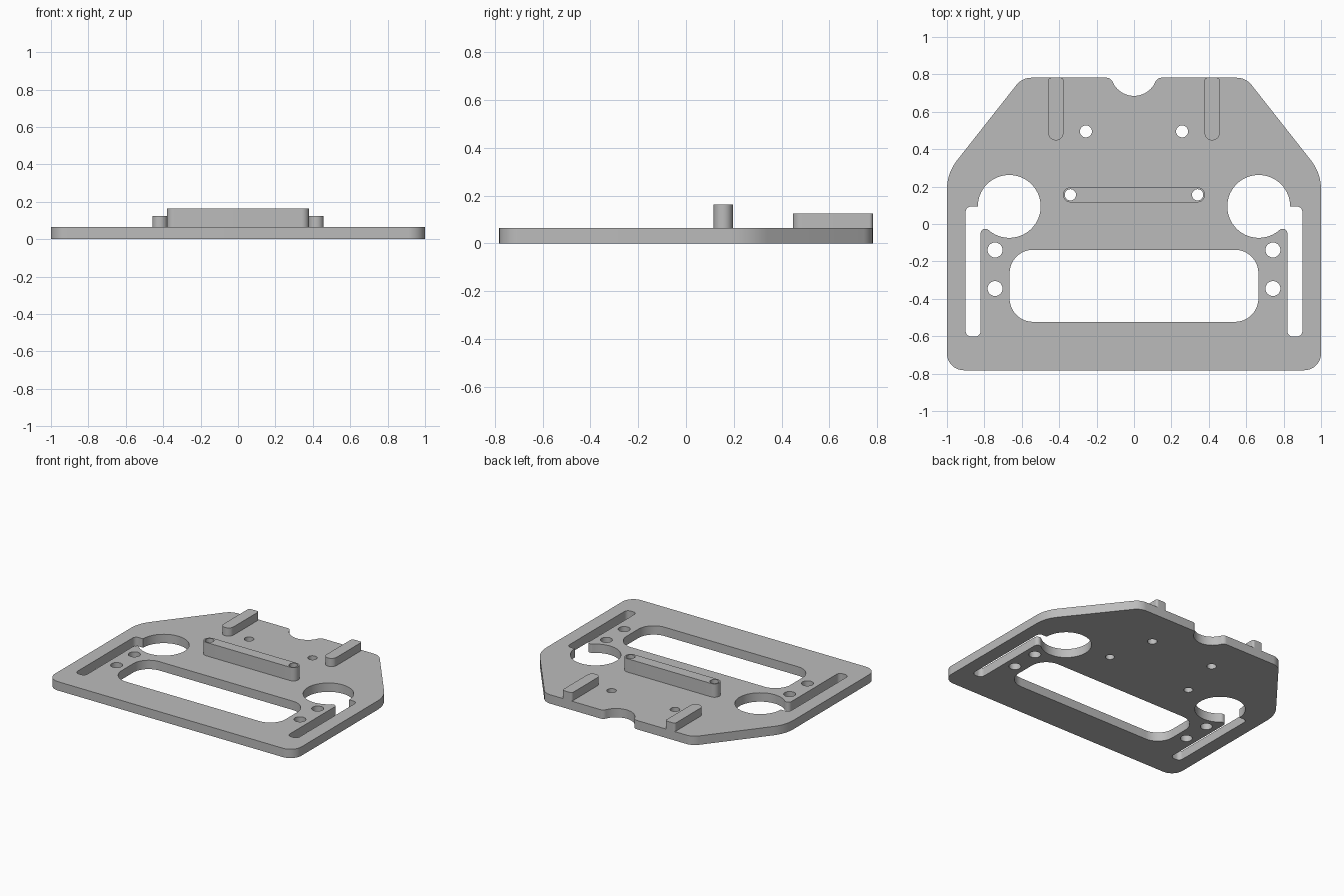
import bpy, bmesh
from math import sin, cos, atan2, tan, pi, ceil
from mathutils import Vector

cube = bpy.data.objects.get("Cube")
if cube:
    bpy.data.objects.remove(cube, do_unlink=True)

grey = bpy.data.materials.new("plain grey")
grey.use_nodes = True
colour = (0.5, 0.5, 0.5, 1)
grey.diffuse_color = colour
grey.node_tree.nodes["Principled BSDF"].inputs["Base Color"].default_value = colour


def arc(cx, cy, r, start, end):
    n = max(3, ceil(abs(end - start) / (pi / 32)))
    return [(cx + r * cos(start + (end - start) * i / n),
             cy + r * sin(start + (end - start) * i / n)) for i in range(n + 1)]


def circle(cx, cy, r):
    return arc(cx, cy, r, 0, 2 * pi)[:-1]


def mirror(points):
    return [(-x, y) for x, y in reversed(points)]


def fillet(before, corner, after, r):
    """Arc that rounds one corner between two straight edges."""
    p = Vector(corner)
    u, v = (Vector(before) - p).normalized(), (Vector(after) - p).normalized()
    half = u.angle(v) / 2
    c = p + (u + v).normalized() * (r / sin(half))
    a, b = p + u * (r / tan(half)) - c, p + v * (r / tan(half)) - c
    start, end = atan2(a.y, a.x), atan2(b.y, b.x)
    turn = (end - start + pi) % (2 * pi) - pi
    return arc(c.x, c.y, r, start, start + turn)


def rounded_box(x0, x1, y0, y1, r_front, r_back):
    corners = [(x0, y0), (x1, y0), (x1, y1), (x0, y1)]
    radii = [r_front, r_front, r_back, r_back]
    return [q for i in range(4)
            for q in fillet(corners[i - 1], corners[i], corners[(i + 1) % 4], radii[i])]


def slab(name, loops, z0, z1):
    """Extrude an outline with any holes between two heights."""
    curve = bpy.data.curves.new(name, "CURVE")
    curve.dimensions = "2D"
    curve.fill_mode = "BOTH"
    curve.extrude = (z1 - z0) / 2
    for loop in loops:
        spline = curve.splines.new("POLY")
        spline.points.add(len(loop) - 1)
        for point, (x, y) in zip(spline.points, loop):
            point.co = (x, y, 0, 1)
        spline.use_cyclic_u = True
    temp = bpy.data.objects.new(name + " outline", curve)
    bpy.context.collection.objects.link(temp)
    graph = bpy.context.evaluated_depsgraph_get()
    mesh = bpy.data.meshes.new_from_object(temp.evaluated_get(graph))
    bpy.data.objects.remove(temp, do_unlink=True)
    bm = bmesh.new()
    bm.from_mesh(mesh)
    bmesh.ops.remove_doubles(bm, verts=bm.verts, dist=0.0001)
    bmesh.ops.translate(bm, verts=bm.verts, vec=(0, 0, (z0 + z1) / 2))
    bmesh.ops.recalc_face_normals(bm, faces=bm.faces)
    bm.to_mesh(mesh)
    bm.free()
    mesh.materials.clear()
    mesh.materials.append(grey)
    ob = bpy.data.objects.new(name, mesh)
    bpy.context.collection.objects.link(ob)
    bpy.ops.object.select_all(action="DESELECT")
    bpy.context.view_layer.objects.active = ob
    ob.select_set(True)
    bpy.ops.object.shade_smooth_by_angle(angle=pi / 6)
    return ob


top = 0.065
front, back = -0.782, 0.782

# Half outline of the plate, from the front middle round to the back notch
path = [(0, front), (1, front), (1, 0.272), (0.598, back), (0, back)]
half = []
for i, r in ((1, 0.09), (2, 0.25), (3, 0.1)):
    half += fillet(path[i - 1], path[i], path[i + 1], r)

# Back notch: a round scoop with softened lips
scoop_y, scoop_r, lip = 0.81, 0.125, 0.035
lip_y = back - lip
lip_x = ((scoop_r + lip) ** 2 - (scoop_y - lip_y) ** 2) ** 0.5
bearing = atan2(lip_y - scoop_y, lip_x)
half += arc(lip_x, lip_y, lip, pi / 2, pi + bearing)
half += arc(0, scoop_y, scoop_r, bearing, -pi / 2)
plate = half + mirror(half[:-1])

# Keyhole: a large round opening that runs into a narrow side slot
cx, cy, r = 0.667, 0.094, 0.168
inner, outer, tip = 0.82, 0.9, 0.025
tip_x = inner - tip
tip_y = cy - ((r + tip) ** 2 - (tip_x - cx) ** 2) ** 0.5
bearing = atan2(tip_y - cy, tip_x - cx)
end = -0.602
keyhole = arc(cx, cy, r, 0, 2 * pi + bearing)
keyhole += arc(tip_x, tip_y, tip, pi + bearing, 0)
keyhole += fillet((inner, 0), (inner, end), (outer, end), 0.03)
keyhole += fillet((inner, end), (outer, end), (outer, 0), 0.03)
keyhole += fillet((outer, 0), (outer, cy), (inner, cy), 0.03)

# Openings in the plate
window = rounded_box(-0.665, 0.665, -0.523, -0.138, 0.125, 0.125)
bar_holes = [circle(s * 0.34, 0.156, 0.03) for s in (-1, 1)]
screw_holes = [circle(s * x, y, rad) for s in (-1, 1)
               for x, y, rad in ((0.743, -0.139, 0.04), (0.743, -0.345, 0.04),
                                 (0.257, 0.495, 0.032))]
slab("base_plate", [plate, keyhole, mirror(keyhole), window] + bar_holes + screw_holes, 0, top)

# Raised centre bar, drilled at both ends
bar = rounded_box(-0.38, 0.38, 0.116, 0.196, 0.0399, 0.0399)
slab("centre_bar", [bar] + bar_holes, top, 0.163)

# Guide rails at the back edge
rail = rounded_box(0.377, 0.458, 0.447, back, 0.04, 0.015)
slab("left_rail", [rail], top, 0.125)
slab("right_rail", [mirror(rail)], top, 0.125)
